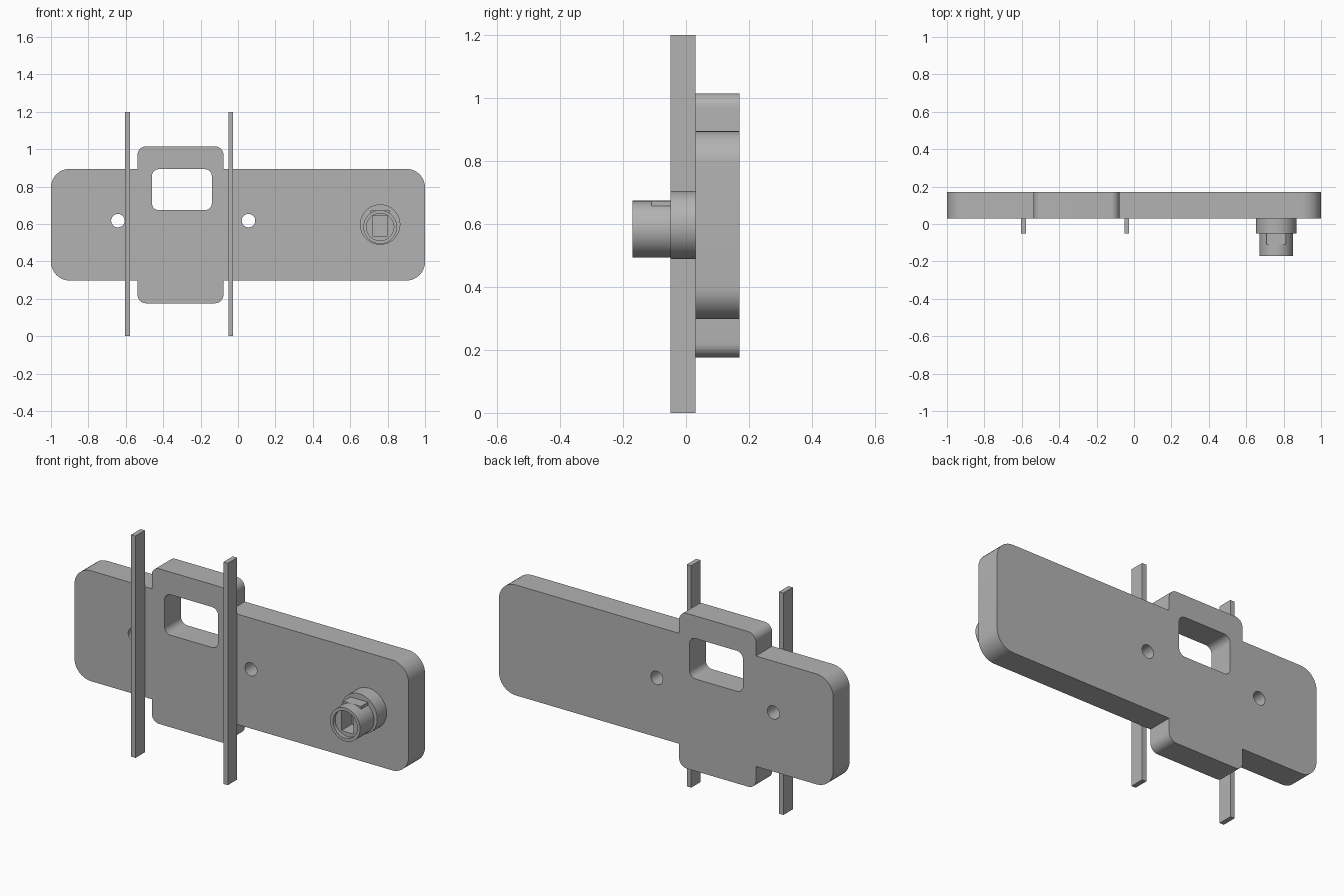
import bpy, bmesh, math
from mathutils import Vector

cube = bpy.data.objects.get("Cube")
if cube:
    bpy.data.objects.remove(cube, do_unlink=True)

grey = bpy.data.materials.new("plain grey")
grey.use_nodes = True
colour = (0.45, 0.45, 0.45, 1)
grey.diffuse_color = colour
grey.node_tree.nodes["Principled BSDF"].inputs["Base Color"].default_value = colour


def fillet(corners, steps=10):
    """Round each (x, z, radius) right-angle corner of an outline."""
    pts = []
    n = len(corners)
    for i, (x, z, r) in enumerate(corners):
        p = Vector((x, z))
        if r == 0:
            pts.append(p)
            continue
        a = (Vector(corners[i - 1][:2]) - p).normalized() * r
        b = (Vector(corners[(i + 1) % n][:2]) - p).normalized() * r
        for k in range(steps + 1):
            t = math.pi / 2 * k / steps
            pts.append(p + a * (1 - math.sin(t)) + b * (1 - math.cos(t)))
    return pts


def rect(x0, x1, z0, z1, r=0):
    return fillet([(x0, z0, r), (x1, z0, r), (x1, z1, r), (x0, z1, r)])


def circle(x, z, r, n=48):
    return [Vector((x + r * math.cos(math.tau * k / n),
                    z + r * math.sin(math.tau * k / n))) for k in range(n)]


def prism(name, outline, y0, y1):
    """Extrude an x-z outline from y0 (front) to y1 (back)."""
    bm = bmesh.new()
    face = bm.faces.new([bm.verts.new((p.x, y0, p.y)) for p in outline])
    out = bmesh.ops.extrude_face_region(bm, geom=[face])
    moved = [v for v in out["geom"] if isinstance(v, bmesh.types.BMVert)]
    bmesh.ops.translate(bm, verts=moved, vec=(0, y1 - y0, 0))
    bmesh.ops.recalc_face_normals(bm, faces=bm.faces)
    mesh = bpy.data.meshes.new(name)
    bm.to_mesh(mesh)
    bm.free()
    mesh.materials.append(grey)
    obj = bpy.data.objects.new(name, mesh)
    bpy.context.collection.objects.link(obj)
    return obj


def cut(obj, outline, y0, y1):
    """Cut a prism out of a part and discard the cutter."""
    cutter = prism("cutter", outline, y0, y1)
    cutter.hide_render = True
    mod = obj.modifiers.new("cut", "BOOLEAN")
    mod.operation = "DIFFERENCE"
    mod.solver = "EXACT"
    mod.object = cutter
    bpy.context.view_layer.objects.active = obj
    bpy.ops.object.modifier_apply(modifier=mod.name)
    bpy.data.objects.remove(cutter, do_unlink=True)


# Long plate with a taller central block, in one outline
FRONT, BACK = 0.03, 0.17
L, R, LOW, HIGH = -0.537, -0.078, 0.298, 0.895
BOTTOM, TOP = 0.176, 1.015
plate = prism("plate", fillet([
    (-1, LOW, 0.1), (L, LOW, 0), (L, BOTTOM, 0.045), (R, BOTTOM, 0.045),
    (R, LOW, 0), (1, LOW, 0.1), (1, HIGH, 0.1), (R, HIGH, 0),
    (R, TOP, 0.045), (L, TOP, 0.045), (L, HIGH, 0), (-1, HIGH, 0.1)]), FRONT, BACK)

# Window and two round holes
cut(plate, rect(-0.46, -0.14, 0.674, 0.893, 0.037), 0, 0.2)
for x in (-0.642, 0.056):
    cut(plate, circle(x, 0.618, 0.036), 0, 0.2)

# Upright rails in front of the plate
rails = [prism(side + "_rail", rect(x, x + 0.026, 0, 1.2), -0.05, FRONT)
         for side, x in (("right", -0.604), ("left", -0.052))]

# Lock: collar, barrel with recessed face and keyway, flat key tab on top
X, Z = 0.76, 0.584
collar = prism("lock_collar", circle(X, 0.597, 0.108), -0.05, FRONT)
barrel = prism("lock_barrel", circle(X, Z, 0.09), -0.17, -0.05)
cut(barrel, circle(X, Z, 0.073), -0.2, -0.15)
cut(barrel, rect(X - 0.037, X + 0.037, Z - 0.05, Z + 0.062), -0.2, -0.06)
tab = prism("lock_tab", rect(X - 0.0525, X + 0.0525, Z + 0.03, Z + 0.0895), -0.11, -0.05)
cut(tab, rect(X - 0.038, X + 0.038, Z, Z + 0.063), -0.2, -0.06)

# Smooth curved walls, crisp edges
for obj in [plate, collar, barrel, tab] + rails:
    bpy.ops.object.select_all(action="DESELECT")
    obj.select_set(True)
    bpy.context.view_layer.objects.active = obj
    bpy.ops.object.shade_smooth_by_angle(angle=math.radians(30))
